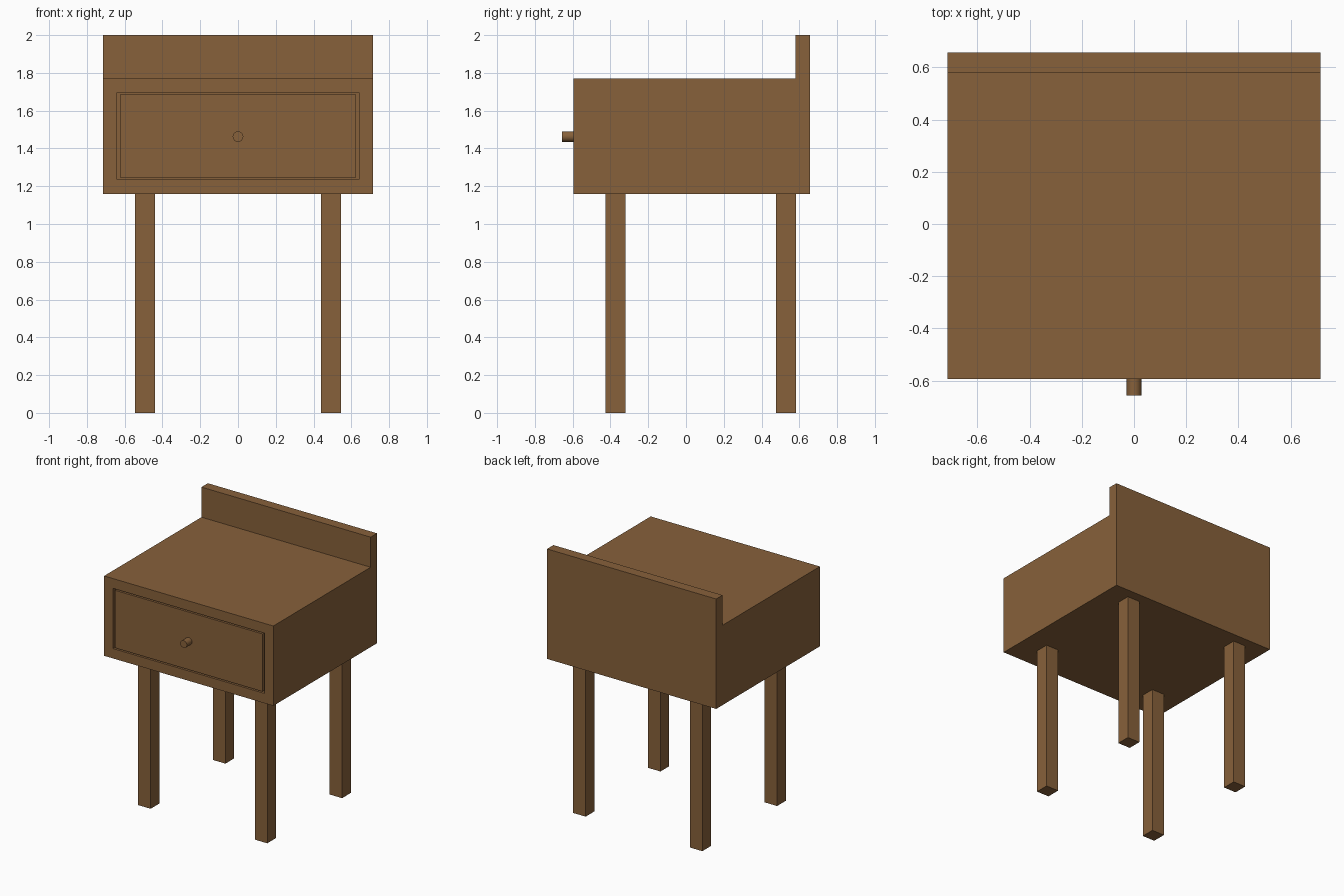
import bpy
import bmesh
from mathutils import Matrix, Vector

if "Cube" in bpy.data.objects:
    bpy.data.objects.remove(bpy.data.objects["Cube"])

wood = bpy.data.materials.new("brown_wood")
wood.diffuse_color = (0.242, 0.119, 0.043, 1)
wood.use_nodes = True
wood.node_tree.nodes["Principled BSDF"].inputs["Base Color"].default_value = wood.diffuse_color


def finish(name, bm):
    bmesh.ops.recalc_face_normals(bm, faces=bm.faces[:])
    mesh = bpy.data.meshes.new(name)
    bm.to_mesh(mesh)
    bm.free()
    mesh.materials.append(wood)
    obj = bpy.data.objects.new(name, mesh)
    bpy.context.collection.objects.link(obj)
    return obj


def box(name, lo, hi):
    lo, hi = Vector(lo), Vector(hi)
    bm = bmesh.new()
    m = Matrix.Translation((lo + hi) / 2) @ Matrix.Diagonal((*(hi - lo), 1))
    bmesh.ops.create_cube(bm, size=1, matrix=m)
    return finish(name, bm)


FRONT, BACK, HALF_W = -0.595, 0.657, 0.715
BOTTOM, TOP, RAIL_TOP = 1.16, 1.77, 2.0
RIM, GAP, DEPTH = 0.075, 0.015, 0.06

# Cabinet: L-shaped side profile with raised back rail, extruded across x
profile = [(FRONT, BOTTOM), (BACK, BOTTOM), (BACK, RAIL_TOP),
           (0.58, RAIL_TOP), (0.58, TOP), (FRONT, TOP)]
bm = bmesh.new()
side = bm.faces.new([bm.verts.new((-HALF_W, y, z)) for y, z in profile])
ext = bmesh.ops.extrude_face_region(bm, geom=[side], use_keep_orig=True)
bmesh.ops.translate(bm, vec=(2 * HALF_W, 0, 0),
                    verts=[g for g in ext["geom"] if isinstance(g, bmesh.types.BMVert)])
bmesh.ops.recalc_face_normals(bm, faces=bm.faces[:])

# Drawer opening: inset the front face twice, pushing the second one inward
front = min(bm.faces, key=lambda f: f.calc_center_median().y)
bmesh.ops.inset_individual(bm, faces=[front], thickness=RIM, use_even_offset=True)
bmesh.ops.inset_individual(bm, faces=[front], thickness=0)
bmesh.ops.translate(bm, vec=(0, DEPTH, 0), verts=front.verts[:])
finish("cabinet", bm)

# Drawer front, flush with the cabinet and surrounded by a thin gap
edge = RIM + GAP
box("drawer_front", (-HALF_W + edge, FRONT, BOTTOM + edge - 0.005),
    (HALF_W - edge, FRONT + DEPTH, TOP - edge + 0.005))

# Round drawer knob
bm = bmesh.new()
m = Matrix.Translation((0, -0.625, 1.463)) @ Matrix.Rotation(1.5707963, 4, 'X')
bmesh.ops.create_cone(bm, cap_ends=True, segments=32, radius1=0.028,
                      radius2=0.028, depth=0.064, matrix=m)
knob = finish("drawer_knob", bm)
bpy.context.view_layer.objects.active = knob
knob.select_set(True)
bpy.ops.object.shade_smooth_by_angle()

# Four square legs
for end, y in (("front", -0.373), ("back", 0.53)):
    for hand, x in (("left", -0.493), ("right", 0.493)):
        box(f"{end}_{hand}_leg", (x - 0.053, y - 0.053, 0),
            (x + 0.053, y + 0.053, BOTTOM))
